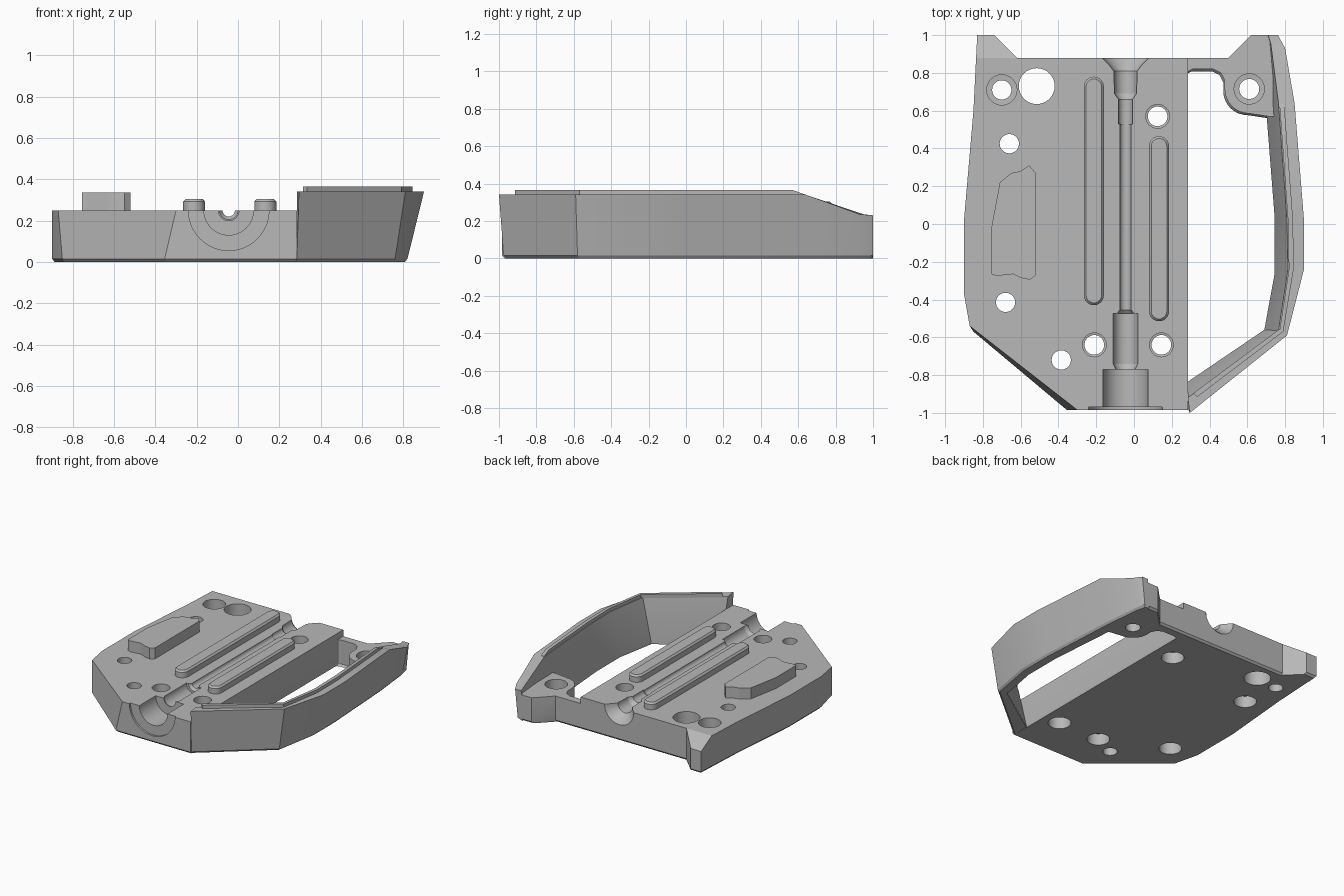
import bpy
import bmesh
from math import sin, cos, pi, radians

cube = bpy.data.objects.get("Cube")
if cube:
    bpy.data.objects.remove(cube)

grey = bpy.data.materials.new("plain grey")
grey.use_nodes = True
grey.diffuse_color = (0.48, 0.48, 0.48, 1)
grey.node_tree.nodes["Principled BSDF"].inputs["Base Color"].default_value = grey.diffuse_color


def loft(name, rings):
    """Skin a closed solid through rings with equal point counts."""
    bm = bmesh.new()
    loops = [[bm.verts.new(p) for p in ring] for ring in rings]
    n = len(loops[0])
    for a, b in zip(loops, loops[1:]):
        for i in range(n):
            j = (i + 1) % n
            bm.faces.new((a[i], a[j], b[j], b[i]))
    bm.faces.new(loops[0][::-1])
    bm.faces.new(loops[-1])
    bmesh.ops.recalc_face_normals(bm, faces=bm.faces)
    mesh = bpy.data.meshes.new(name)
    bm.to_mesh(mesh)
    bm.free()
    mesh.materials.append(grey)
    ob = bpy.data.objects.new(name, mesh)
    bpy.context.collection.objects.link(ob)
    return ob


def level(outline, z, scale=1.0):
    return [(x * scale, y * scale, z) for x, y in outline]


def lathe_z(name, x, y, profile, n=32):
    return loft(name, [[(x + r * cos(2 * pi * i / n), y + r * sin(2 * pi * i / n), z)
                        for i in range(n)] for r, z in profile])


def lathe_y(name, x, z, profile, n=48):
    return loft(name, [[(x + r * cos(2 * pi * i / n), y, z + r * sin(2 * pi * i / n))
                        for i in range(n)] for r, y in profile])


def cut(target, cutter):
    cutter.hide_render = True
    mod = target.modifiers.new("cut", "BOOLEAN")
    mod.operation = "DIFFERENCE"
    mod.solver = "EXACT"
    mod.object = cutter
    bpy.context.view_layer.objects.active = target
    bpy.ops.object.modifier_apply(modifier=mod.name)
    bpy.data.objects.remove(cutter)


TOP = 0.25
CHAMFER = 0.015

# Main plate with a slightly slanted front corner
back_edge = [(0.285, 0.88), (-0.62, 0.88), (-0.74, 1), (-0.83, 1),
             (-0.85, 0.6), (-0.90, 0.02), (-0.90, -0.37)]
low = back_edge + [(-0.85, -0.57), (-0.355, -0.985), (0.285, -0.985)]
high = back_edge + [(-0.87, -0.54), (-0.30, -0.985), (0.285, -0.985)]
plate = loft("main_plate", [level(low, 0, 0.985), level(low, CHAMFER), level(high, TOP)])

# Sloped top of the small back horn
wedge = [(0.88, TOP), (1.05, 0.14), (1.05, 0.4), (0.88, 0.4)]
cut(plate, loft("horn_cutter", [[(x, y, z) for y, z in wedge] for x in (-1, -0.55)]))

# Stepped half-round channel along the middle
channel = [(0.195, -1.05), (0.195, -0.97), (0.12, -0.97), (0.12, -0.77), (0.05, -0.77),
           (0.065, -0.74), (0.065, -0.475), (0.045, -0.475), (0.03, -0.455), (0.03, 0.53),
           (0.037, 0.53), (0.037, 0.66), (0.058, 0.69), (0.062, 0.81), (0.085, 0.84),
           (0.13, 0.885), (0.13, 0.95)]
cut(plate, lathe_y("channel_cutter", -0.045, TOP, channel))


# Screw holes: bottom, middle and top radii
def hole(target, x, y, bottom, middle, top, z_low=0.09, z_high=0.15):
    cut(target, lathe_z("hole_cutter", x, y, [
        (bottom, -0.1), (bottom, z_low), (middle, z_low + 0.002),
        (middle, z_high), (top, z_high + 0.002), (top, 0.5)]))


for x, y in ((-0.66, 0.425), (-0.68, -0.415)):
    hole(plate, x, y, 0.08, 0.051, 0.051)
for x, y in ((-0.21, -0.64), (0.145, -0.64), (0.125, 0.57)):
    hole(plate, x, y, 0.08, 0.052, 0.063)
hole(plate, -0.385, -0.72, 0.051, 0.051, 0.051)
hole(plate, -0.70, 0.71, 0.051, 0.051, 0.08)
hole(plate, -0.515, 0.73, 0.095, 0.095, 0.095)


# Long rounded ribs on the plate
def rib(name, x, y0, y1, r=0.053):
    def capsule(rad, z):
        ends = ((y1 - r, 0), (y0 + r, pi))
        return [(x + rad * cos(a + pi * i / 12), y + rad * sin(a + pi * i / 12), z)
                for y, a in ends for i in range(13)]
    loft(name, [capsule(r, TOP - 0.02), capsule(r, 0.292), capsule(r - 0.012, 0.305)])


rib("right_rib", -0.2125, -0.43, 0.78)
rib("left_rib", 0.1325, -0.515, 0.465)

# Raised pad
pad = [(-0.755, -0.265), (-0.755, -0.02), (-0.71, 0.22), (-0.65, 0.27), (-0.60, 0.28),
       (-0.555, 0.31), (-0.52, 0.27), (-0.52, -0.27), (-0.55, -0.295), (-0.60, -0.285),
       (-0.64, -0.265), (-0.73, -0.275)]
loft("raised_pad", [level(pad, TOP - 0.02), level(pad, 0.335)])

# Screw boss and back bar beside the opening
arc = [(0.61 + 0.13 * cos(pi + a * pi / 16), 0.715 + 0.13 * sin(pi + a * pi / 16))
       for a in range(9)]
boss_line = ([(0.28, 0.88), (0.28, 0.79), (0.29, 0.81), (0.31, 0.82), (0.42, 0.82),
              (0.46, 0.80), (0.48, 0.76)] + arc +
             [(0.71, 0.57), (0.75, 0.57), (0.735, 1), (0.62, 1), (0.50, 0.88)])
boss = loft("screw_boss", [level(boss_line, 0, 0.985), level(boss_line, CHAMFER),
                           level(boss_line, 0.2)])
hole(boss, 0.61, 0.715, 0.053, 0.053, 0.08, 0.05, 0.1)

# Flared side rim: outer foot, outer top, inner top, inner foot, top height
stations = [
    ((0.285, -0.975), (0.295, -1.0), (0.285, -0.92), (0.285, -0.835), 0.34),
    ((0.76, -0.58), (0.81, -0.59), (0.765, -0.565), (0.69, -0.56), 0.34),
    ((0.82, -0.24), (0.90, -0.24), (0.815, -0.24), (0.745, -0.26), 0.34),
    ((0.82, 0.02), (0.90, 0.02), (0.81, 0.02), (0.745, 0.03), 0.34),
    ((0.785, 0.64), (0.85, 0.64), (0.765, 0.64), (0.70, 0.60), 0.34),
    ((0.755, 0.93), (0.80, 0.93), (0.725, 0.95), (0.70, 0.93), 0.235),
    ((0.74, 1.0), (0.762, 1.0), (0.71, 1.0), (0.70, 1.0), 0.23),
]
rings = []
for foot, out, inn, root, z in stations:
    rings.append([(foot[0] * 0.985, foot[1] * 0.985, 0), (*foot, CHAMFER), (*out, z),
                  (*inn, z), (*root, CHAMFER), (*root, 0)])
loft("side_rim", rings)

# Thin raised lip along the rim: inner point, outer point, top height
lip = [((0.315, -0.895), (0.335, -0.915), 0.365), ((0.772, -0.555), (0.79, -0.57), 0.365),
       ((0.82, -0.24), (0.845, -0.24), 0.365), ((0.815, 0.02), (0.842, 0.02), 0.365),
       ((0.775, 0.57), (0.80, 0.57), 0.365), ((0.77, 0.635), (0.795, 0.635), 0.342)]
loft("rim_lip", [[(*a, 0.335), (*b, 0.335), (*b, z), (*a, z)] for a, b, z in lip])

# Smooth curved walls, crisp edges
for ob in bpy.context.scene.objects:
    ob.select_set(ob.type == "MESH")
bpy.context.view_layer.objects.active = plate
bpy.ops.object.shade_smooth_by_angle(angle=radians(25))
